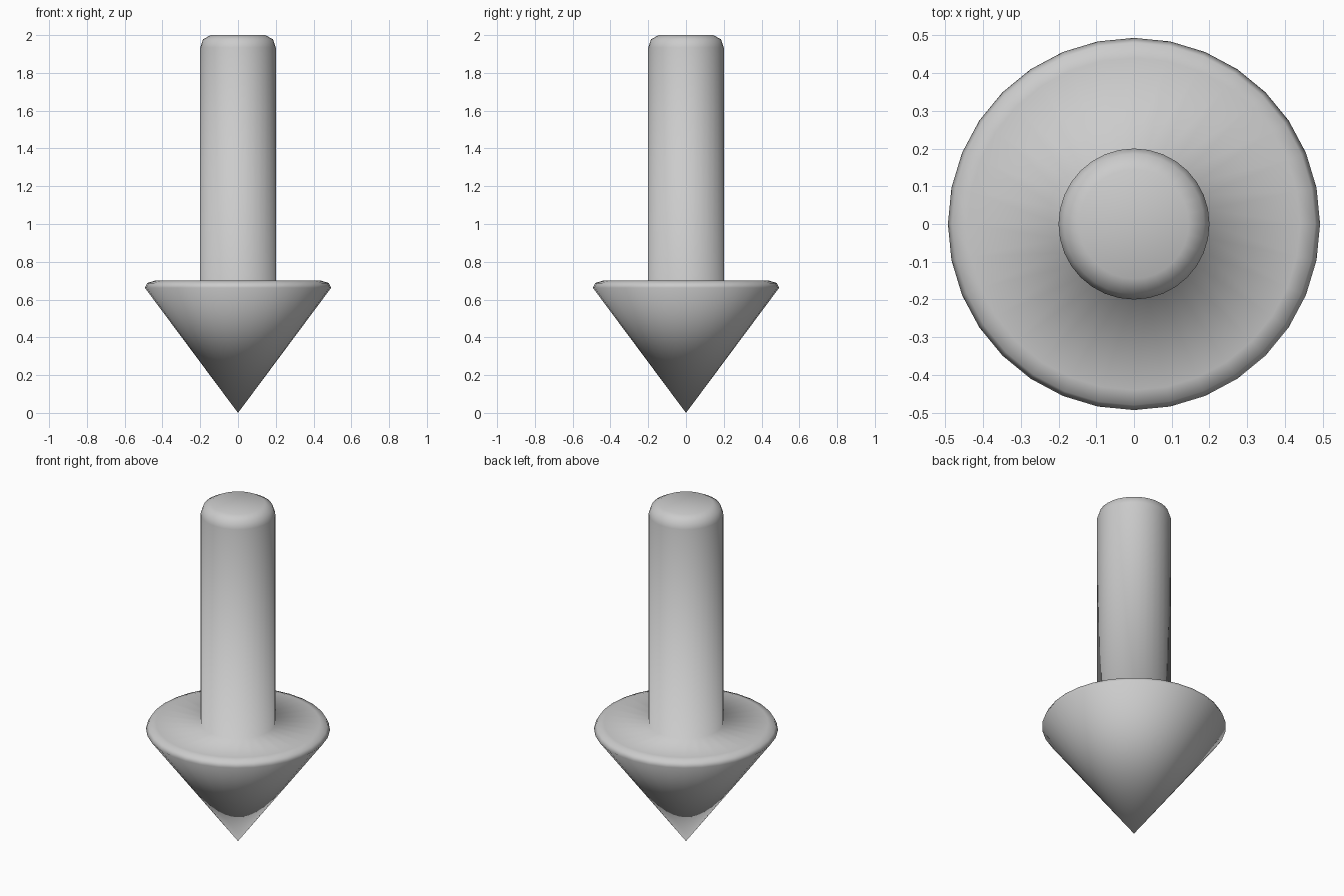
import bpy, bmesh
from math import pi
from mathutils import Matrix, Vector

if "Cube" in bpy.data.objects:
    bpy.data.objects.remove(bpy.data.objects["Cube"])

SIDES = 32

# Half profile (radius, height): tip, rounded rim, shoulder, shaft, rounded end
profile = [(0, 0), (0.493, 0.662), (0.48, 0.688), (0.44, 0.70),
           (0.20, 0.70), (0.20, 1.935), (0.186, 1.977), (0.145, 2.0), (0, 2.0)]

bm = bmesh.new()
verts = [bm.verts.new((r, 0, z)) for r, z in profile]
edges = [bm.edges.new(pair) for pair in zip(verts, verts[1:])]
bmesh.ops.spin(bm, geom=verts + edges, cent=(0, 0, 0), axis=(0, 0, 1),
               angle=2 * pi, steps=SIDES, use_duplicate=False)
bmesh.ops.remove_doubles(bm, verts=bm.verts, dist=0.0005)

# Merge the flat end into a single cap face
cap = [f for f in bm.faces if all(v.co.z > 1.999 for v in f.verts)]
bmesh.ops.dissolve_faces(bm, faces=cap, use_verts=True)
bmesh.ops.recalc_face_normals(bm, faces=bm.faces)
for f in bm.faces:
    f.smooth = True

# Down-pointing arrow: cone head and shaft in one smooth body
mesh = bpy.data.meshes.new("down_arrow")
bm.to_mesh(mesh)
bm.free()
arrow = bpy.data.objects.new("down_arrow", mesh)
bpy.context.collection.objects.link(arrow)
